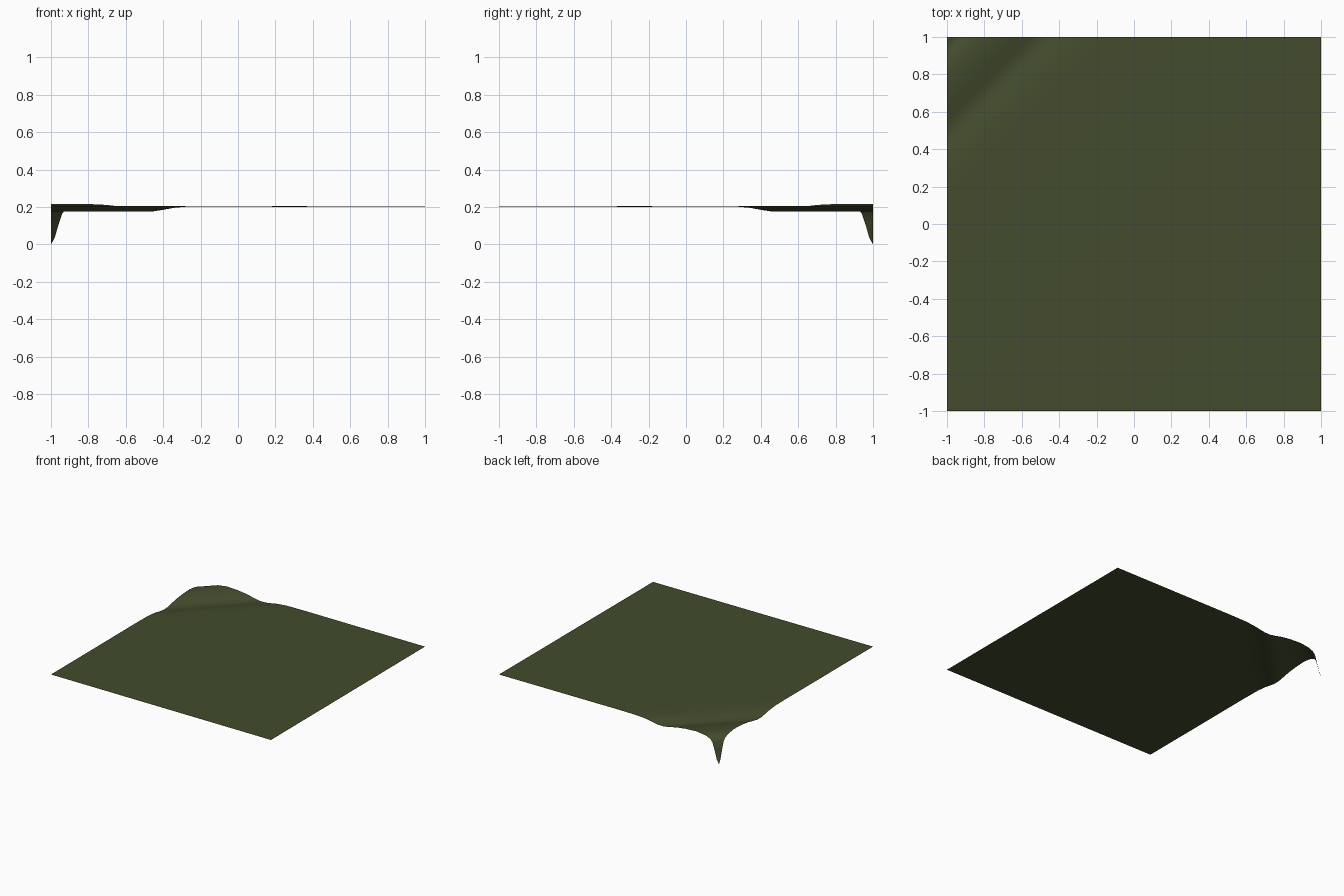
import bpy, bmesh

if "Cube" in bpy.data.objects:
    bpy.data.objects.remove(bpy.data.objects["Cube"])

# Height of the sheet against s, the diagonal offset from the back left corner
PROFILE = [(0, 0), (.02, .035), (.04, .105), (.06, .165), (.08, .188), (.12, .205),
           (.2, .216), (.3, .211), (.38, .201), (.45, .186), (.5, .177), (.55, .177),
           (.6, .185), (.66, .196), (.74, .203), (.9, .205), (1.3, .204), (2.0, .203), (4, .2)]


def height(s):
    for (a, za), (b, zb) in zip(PROFILE, PROFILE[1:]):
        if s <= b:
            return za + (zb - za) * max(0, s - a) / (b - a)
    return PROFILE[-1][1]


# Flat square sheet, creased along diagonal lines
bm = bmesh.new()
bm.faces.new([bm.verts.new(c) for c in ((-1, -1, 0), (1, -1, 0), (1, 1, 0), (-1, 1, 0))])
for s, _ in PROFILE[1:-1]:
    bmesh.ops.bisect_plane(bm, geom=bm.verts[:] + bm.edges[:] + bm.faces[:],
                           dist=1e-6, plane_co=(s - 1, 1, 0), plane_no=(1, -1, 0))

# Ripple near the corner, then the corner itself hanging to the ground
for v in bm.verts:
    v.co.z = height(v.co.x + 1 + 1 - v.co.y)
bmesh.ops.triangulate(bm, faces=bm.faces[:])

mesh = bpy.data.meshes.new("draped_sheet")
bm.to_mesh(mesh)
bm.free()
sheet = bpy.data.objects.new("draped_sheet", mesh)
bpy.context.collection.objects.link(sheet)

olive = bpy.data.materials.new("dark olive green")
olive.diffuse_color = (.056, .072, .026, 1)
olive.use_nodes = True
olive.node_tree.nodes["Principled BSDF"].inputs["Base Color"].default_value = olive.diffuse_color
mesh.materials.append(olive)

# Smooth cloth
bpy.context.view_layer.objects.active = sheet
sheet.select_set(True)
bpy.ops.object.shade_smooth()
